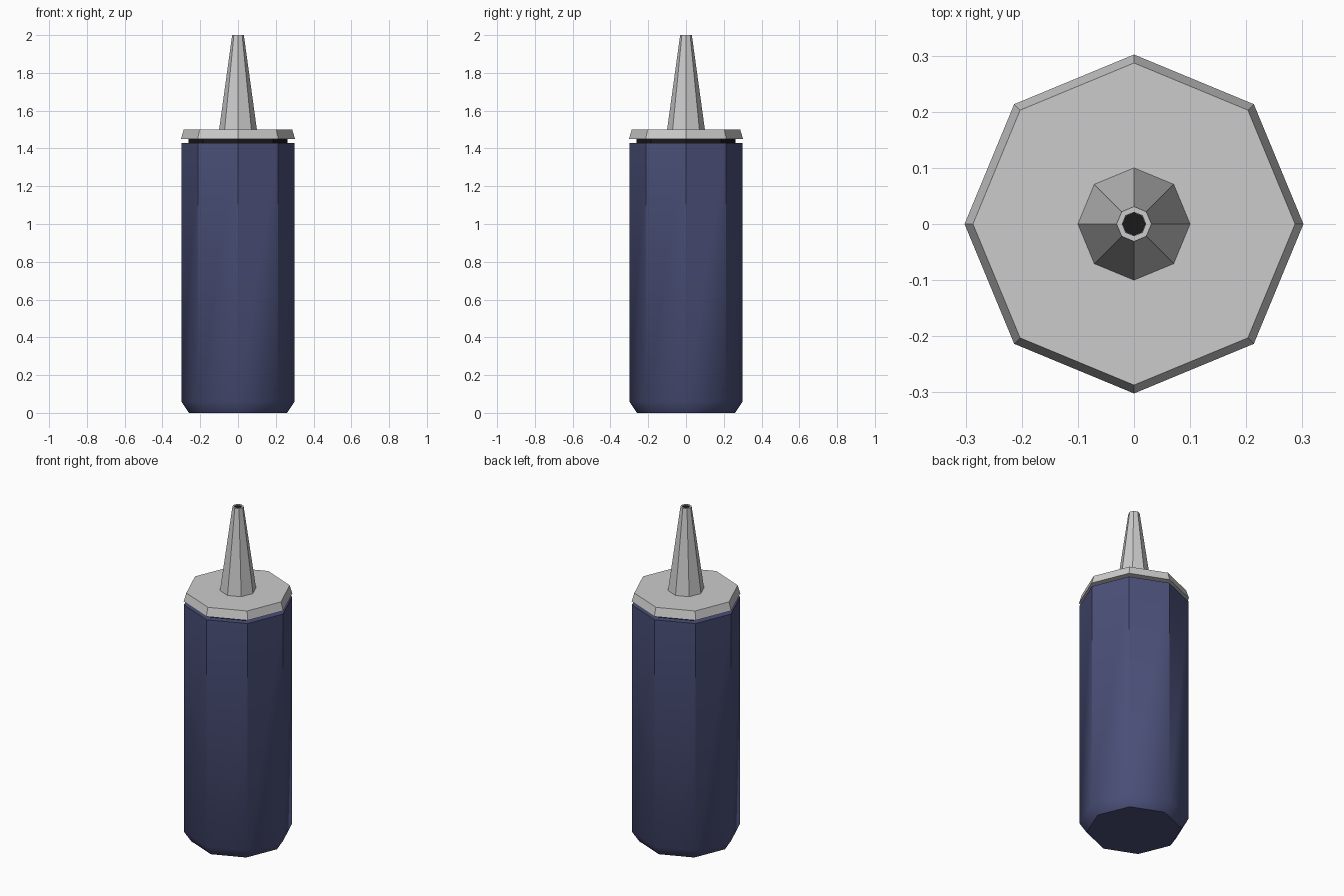
import bpy, bmesh
from math import cos, sin, pi

if "Cube" in bpy.data.objects:
    bpy.data.objects.remove(bpy.data.objects["Cube"])

SIDES = 8


def material(name, rgb):
    m = bpy.data.materials.new(name)
    m.diffuse_color = (*rgb, 1)
    m.use_nodes = True
    m.node_tree.nodes["Principled BSDF"].inputs["Base Color"].default_value = m.diffuse_color
    return m


def lathe(name, profile, mat=None, smooth=None):
    """Spin (radius, z) points into a closed eight-sided solid."""
    bm = bmesh.new()
    rings = [[bm.verts.new((r * cos(2 * pi * i / SIDES), r * sin(2 * pi * i / SIDES), z))
              for i in range(SIDES)] for r, z in profile]
    for a, b in zip(rings, rings[1:]):
        for i in range(SIDES):
            j = (i + 1) % SIDES
            bm.faces.new((a[i], a[j], b[j], b[i]))
    bm.faces.new(rings[0][::-1])
    bm.faces.new(rings[-1])
    bmesh.ops.recalc_face_normals(bm, faces=bm.faces[:])
    mesh = bpy.data.meshes.new(name)
    bm.to_mesh(mesh)
    bm.free()
    ob = bpy.data.objects.new(name, mesh)
    bpy.context.collection.objects.link(ob)
    if mat:
        mesh.materials.append(mat)
    if smooth:
        bpy.context.view_layer.objects.active = ob
        ob.select_set(True)
        bpy.ops.object.shade_smooth_by_angle(angle=smooth)
        ob.select_set(False)
    return ob


blue = material("blue_plastic", (0.07, 0.08, 0.19))
black = material("black_plastic", (0.01, 0.01, 0.01))

# Bottle with a chamfered base
lathe("bottle_body", [(0.26, 0), (0.30, 0.06), (0.30, 1.43)], blue, 40 * pi / 180)

# Narrow dark neck showing in the gap under the cap
lathe("neck", [(0.262, 1.42), (0.262, 1.455)], black)

# Cap disc with sloped rim
lathe("cap", [(0.302, 1.45), (0.287, 1.50)])

# Tapered nozzle with an open tip
lathe("nozzle", [(0.10, 1.50), (0.031, 2.0), (0.021, 2.0), (0.021, 1.96)])

# Dark lining inside the tip hole
lathe("nozzle_hole", [(0.0208, 1.96), (0.0208, 1.995)], black)
